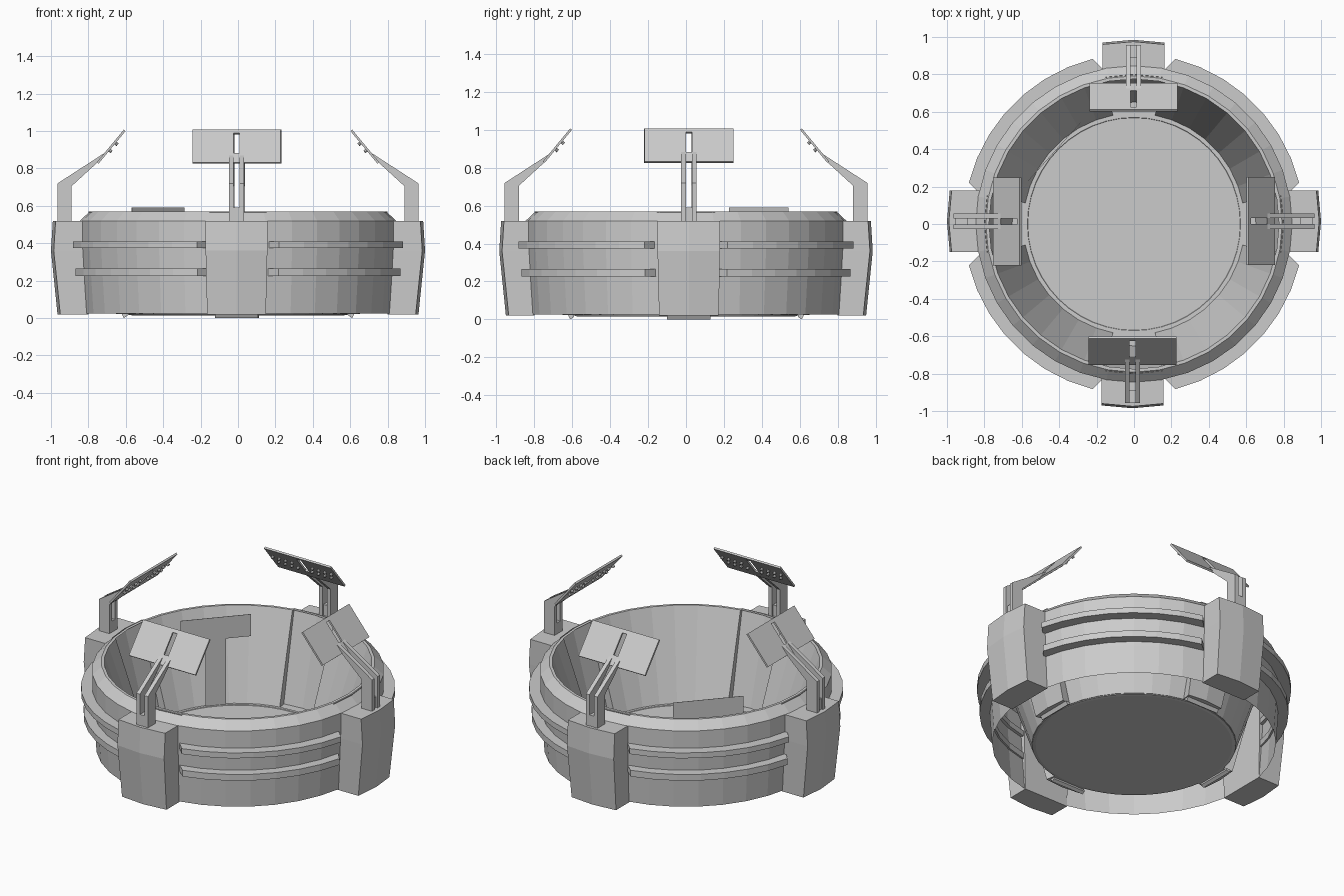
import bpy, bmesh, math
from mathutils import Matrix, Vector

if "Cube" in bpy.data.objects:
    bpy.data.objects.remove(bpy.data.objects["Cube"])

grey = bpy.data.materials.new("concrete_grey")
grey.diffuse_color = (0.6, 0.6, 0.6, 1)
grey.use_nodes = True
grey.node_tree.nodes["Principled BSDF"].inputs["Base Color"].default_value = grey.diffuse_color


def finish(name, bm, recalc=True):
    if recalc:
        bmesh.ops.recalc_face_normals(bm, faces=bm.faces)
    me = bpy.data.meshes.new(name)
    bm.to_mesh(me)
    bm.free()
    ob = bpy.data.objects.new(name, me)
    bpy.context.collection.objects.link(ob)
    me.materials.append(grey)
    return ob


def loft(bm, loops, close_loop=True, caps=True):
    """Skin a list of equal-length point loops."""
    rows = [[bm.verts.new(p) for p in lp] for lp in loops]
    n = len(rows[0])
    for a, b in zip(rows, rows[1:]):
        for i in range(n if close_loop else n - 1):
            j = (i + 1) % n
            bm.faces.new((a[i], a[j], b[j], b[i]))
    if caps:
        bm.faces.new(rows[0][::-1])
        bm.faces.new(rows[-1])


def polar(r, deg, z):
    a = math.radians(deg)
    return (r * math.cos(a), r * math.sin(a), z)


def prism(bm, profile, w0, w1, m):
    """Extrude an (r, z) profile sideways from w0 to w1, placed by matrix m."""
    loft(bm, [[m @ Vector((r, w, z)) for r, z in profile] for w in (w0, w1)])


# outer wall and rim (open underneath)
bm = bmesh.new()
wall = [(0.822, 0.025), (0.834, 0.2), (0.846, 0.4), (0.846, 0.52), (0.792, 0.57), (0.775, 0.57)]
loft(bm, [[polar(r, i * 10, z) for i in range(36)] for r, z in wall], caps=False)
finish("outer_wall", bm)

# sloping bowl with a shallow channel at each quarter
bm = bmesh.new()
angles = []
for q in range(0, 360, 90):
    angles += [(q - 11, 0), (q - 11, 1), (q, 1), (q + 11, 1), (q + 11, 0)]
    angles += [(q + d, 0) for d in (20, 30, 40, 50, 60, 70)]
loft(bm, [[polar(r + dr * k, a, z) for a, k in angles]
          for r, dr, z in ((0.775, 0.025, 0.57), (0.592, 0.06, 0.022), (0.575, 0.0, 0.022))],
     caps=False)
finish("seating_bowl", bm, False).data.flip_normals()

# floor disc with a raised edge
bm = bmesh.new()
loft(bm, [[polar(r, i * 7.5, z) for i in range(48)]
          for r, z in ((0.57, 0.015), (0.587, 0.018), (0.587, 0.03), (0.57, 0.03), (0.568, 0.026))])
finish("arena_floor", bm)

# banded ledges between the pillars
bm = bmesh.new()
for r, z0, z1 in ((0.91, 0.375, 0.41), (0.895, 0.225, 0.265)):
    for q in range(0, 360, 90):
        loops = []
        for i in range(8):
            a_in = q + 10.5 + 69 * i / 7
            a_out = q + 14 + 62 * i / 7
            loops.append([polar(0.825, a_in, z0), polar(r, a_out, z0),
                          polar(r, a_out, z1), polar(0.825, a_in, z1)])
        loft(bm, loops)
finish("outer_ledges", bm)

# panel frame in (r, z): t runs up the panel, n faces inward and down
mid = Vector((0.683, 0.92))
t = Vector((-0.145, 0.175)).normalized()
n = Vector((-0.175, -0.145)).normalized()
HALF, SLOT, WIDE, THICK = 0.113, 0.016, 0.235, 0.012

pillars, arms, panels, lamps, sills = (bmesh.new() for _ in range(5))
for k, off in enumerate((0.015, 0.003, -0.014, -0.008)):
    m = Matrix.Rotation(k * math.pi / 2, 4, 'Z') @ Matrix.Translation((0, off, 0))
    # pillar with a slightly bent outer face
    d = 0.015 if k % 2 else 0
    loops = []
    for r, w, z in ((0.965, 0.157, 0.02), (1.0, 0.165, 0.36), (0.99, 0.165, 0.52)):
        r -= d
        pts = [(0.80, -w), (r - 0.015, -w), (r, 0), (r - 0.015, w), (0.80, w)]
        loops.append([m @ Vector((x, y, z)) for x, y in pts])
    loft(pillars, loops)
    # twin bent rails with a foot block
    rail = [(0.965, 0.5), (0.965, 0.72), (0.715, 0.882), (0.745, 0.838), (0.89, 0.705), (0.89, 0.5)]
    rail = [(r - d * 0.6, z) for r, z in rail]
    prism(arms, rail, -0.041, -0.016, m)
    prism(arms, rail, 0.016, 0.041, m)
    prism(arms, [(0.955, 0.5), (0.955, 0.59), (0.89, 0.59), (0.89, 0.5)], -0.016, 0.016, m)
    # slotted lamp panel
    for s0, s1, w0, w1 in ((-HALF, HALF, -WIDE, -SLOT), (-HALF, HALF, SLOT, WIDE),
                           (-HALF, -0.05, -SLOT, SLOT), (0.09, HALF, -SLOT, SLOT)):
        prism(panels, [mid + t * s0, mid + t * s1, mid + t * s1 + n * THICK,
                       mid + t * s0 + n * THICK], w0, w1, m)
    # two staggered rows of lamps on each half
    for row, s in enumerate((-0.02, 0.03)):
        for side in (-1, 1):
            for i in range(4):
                w = side * (0.05 + 0.045 * i + 0.022 * row)
                c = mid + t * s
                loops = []
                for h in (THICK - 0.004, THICK + 0.014):
                    lp = []
                    for j in range(8):
                        a = j * math.pi / 4
                        p = c + n * h + t * (0.009 * math.cos(a))
                        lp.append(m @ Vector((p.x, w + 0.009 * math.sin(a), p.y)))
                    loops.append(lp)
                loft(lamps, loops)
    # low sill at the foot of each channel
    prism(sills, [(0.592, 0.012), (0.61, 0.0), (0.622, 0.022), (0.592, 0.022)], -0.115, 0.115, m)

finish("pillars", pillars)
finish("lamp_arms", arms)
finish("lamp_panels", panels)
finish("lamps", lamps)
finish("channel_sills", sills)

# thin display board on a post, facing the centre
bm = bmesh.new()
m = Matrix.Rotation(math.radians(138), 4, 'Z')
for z0, z1, w in ((0.45, 0.59, 0.21), (0.025, 0.45, 0.06)):
    prism(bm, [(0.574, z0), (0.576, z0), (0.576, z1), (0.574, z1)], -w, w, m)
finish("display_board", bm)
